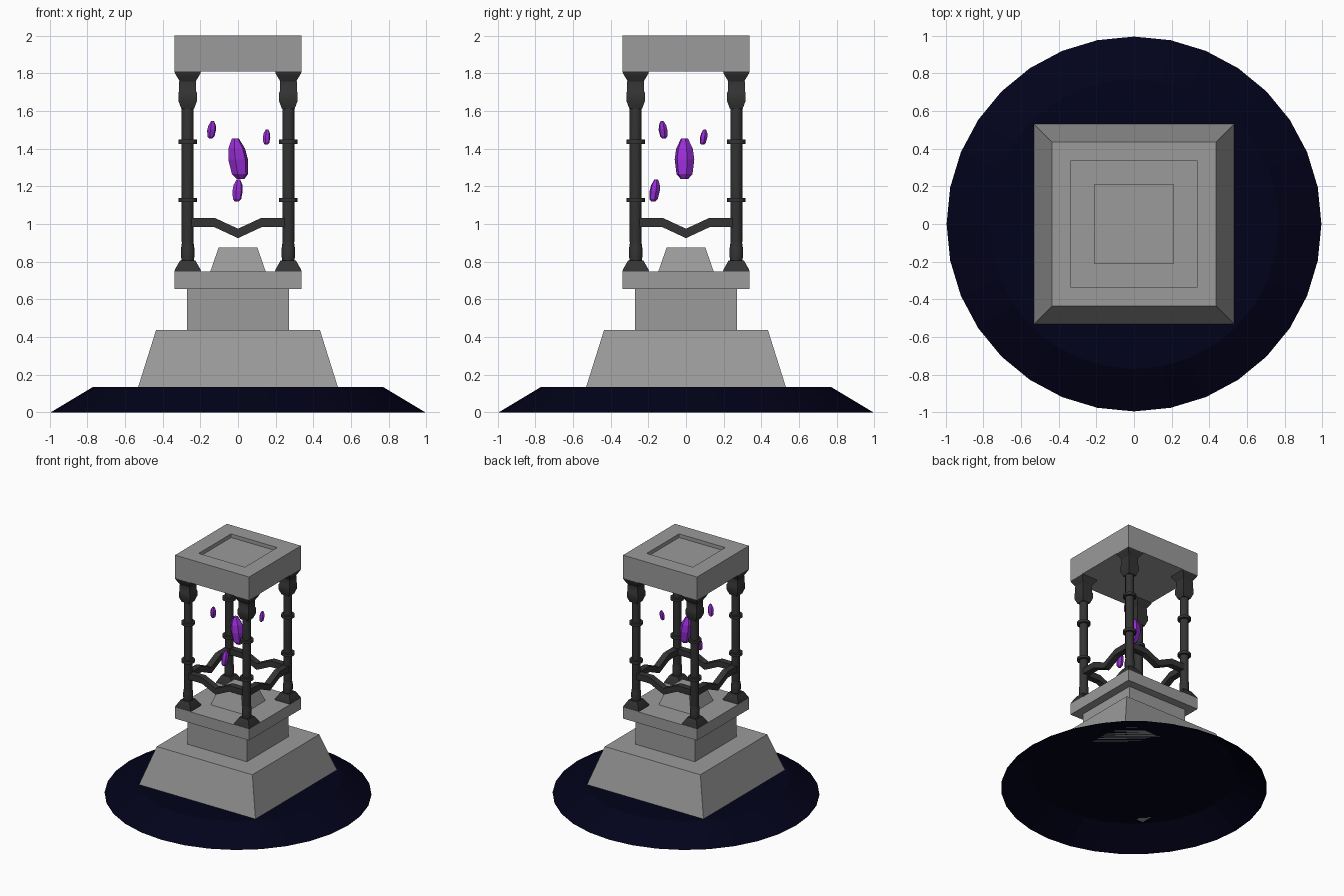
import bpy, bmesh, math
from mathutils import Vector, Matrix

if "Cube" in bpy.data.objects:
    bpy.data.objects.remove(bpy.data.objects["Cube"])


def mat(name, r, g, b):
    m = bpy.data.materials.new(name)
    m.diffuse_color = (r, g, b, 1)
    m.use_nodes = True
    m.node_tree.nodes["Principled BSDF"].inputs["Base Color"].default_value = m.diffuse_color
    return m


STONE = mat("grey stone", 0.325, 0.325, 0.325)
IRON = mat("dark iron", 0.034, 0.034, 0.034)
EARTH = mat("midnight earth", 0.0006, 0.0006, 0.0108)
CRYSTAL = mat("purple crystal", 0.32, 0.027, 0.68)


def finish(bm, name, material, recalc=True):
    if recalc:
        bmesh.ops.recalc_face_normals(bm, faces=bm.faces)
    me = bpy.data.meshes.new(name)
    bm.to_mesh(me)
    bm.free()
    me.materials.append(material)
    ob = bpy.data.objects.new(name, me)
    bpy.context.collection.objects.link(ob)
    return ob


def loft(bm, rings, bottom=True):
    """Join equal-sized rings of points with quads and cap the ends."""
    loops = [[bm.verts.new(p) for p in ring] for ring in rings]
    n = len(loops[0])
    for a, b in zip(loops, loops[1:]):
        for i in range(n):
            j = (i + 1) % n
            bm.faces.new((a[i], a[j], b[j], b[i]))
    if bottom:
        bm.faces.new(loops[0][::-1])
    bm.faces.new(loops[-1])


def turned(bm, profile, sides, centre=(0, 0), phase=0.0, bottom=True):
    """Prism stack from (radius, z) pairs. Four sides: radius is the half width."""
    k = 1.0
    if sides == 4:
        k, phase = math.sqrt(2), math.pi / 4
    loft(bm, [[(centre[0] + r * k * math.cos(phase + math.tau * i / sides),
                centre[1] + r * k * math.sin(phase + math.tau * i / sides), z)
               for i in range(sides)] for r, z in profile], bottom)


def simple(name, material, profile, sides, bottom=True):
    bm = bmesh.new()
    turned(bm, profile, sides, bottom=bottom)
    return finish(bm, name, material, recalc=bottom)


# Ground mound, open underneath, and stepped stone pedestal
simple("ground_mound", EARTH, [(0.995, 0), (0.77, 0.135)], 32, bottom=False)
simple("sloped_base", STONE, [(0.53, 0.135), (0.435, 0.437)], 4)
simple("pedestal_block", STONE, [(0.27, 0.437), (0.27, 0.656)], 4)
simple("pedestal_plate", STONE, [(0.337, 0.656), (0.337, 0.748)], 4)
simple("altar_stone", STONE, [(0.147, 0.748), (0.103, 0.875)], 4)

# Roof slab with a shallow square recess
simple("roof_slab", STONE, [(0.337, 1.81), (0.337, 2.0), (0.21, 2.0), (0.21, 1.97)], 4)

# Four iron columns with square feet and capitals
POST = 0.267
TURN = math.pi / 12
for sx, sy, where in ((-1, -1, "front_left"), (1, -1, "front_right"),
                      (-1, 1, "back_left"), (1, 1, "back_right")):
    c = (sx * POST, sy * POST)
    bm = bmesh.new()
    turned(bm, [(0.07, 0.748), (0.068, 0.758), (0.04, 0.807)], 4, c)
    turned(bm, [(0.034, 0.807), (0.037, 0.83), (0.037, 0.87), (0.032, 0.90),
                (0.033, 0.905), (0.033, 1.63)], 12, c, TURN)
    turned(bm, [(0.034, 1.612), (0.05, 1.655), (0.05, 1.695),
                (0.045, 1.705), (0.045, 1.757)], 4, c)
    turned(bm, [(0.041, 1.755), (0.068, 1.80), (0.07, 1.81)], 4, c)
    for z in (1.127, 1.437):
        turned(bm, [(0.051, z - 0.011), (0.051, z + 0.011)], 12, c, TURN)
    ob = finish(bm, where + "_column", IRON)
    bpy.context.view_layer.objects.active = ob
    ob.select_set(True)
    bpy.ops.object.shade_smooth_by_angle(angle=math.radians(35))
    ob.select_set(False)

# Sagging braces between neighbouring columns
PATH = [(-0.262, 1.008), (-0.125, 1.008), (0, 0.95), (0.125, 1.008), (0.262, 1.008)]
for i, where in enumerate(("front", "right", "back", "left")):
    bm = bmesh.new()
    h = 0.025
    loft(bm, [[(x, -POST - h, z - h), (x, -POST + h, z - h),
               (x, -POST + h, z + h), (x, -POST - h, z + h)] for x, z in PATH])
    bmesh.ops.rotate(bm, verts=bm.verts, matrix=Matrix.Rotation(i * math.pi / 2, 3, 'Z'))
    finish(bm, where + "_brace", IRON)

# Floating crystals: centre, radius, height, lean in x and y
for name, pos, r, height, lx, ly in (
        ("large_crystal", (0.0, -0.008, 1.347), 0.054, 0.214, -0.028, 0.0),
        ("upper_left_crystal", (-0.14, -0.122, 1.5), 0.024, 0.092, 0.01, -0.01),
        ("upper_right_crystal", (0.152, 0.094, 1.462), 0.02, 0.08, 0.004, 0.012),
        ("lower_crystal", (-0.002, -0.166, 1.178), 0.028, 0.118, 0.008, 0.016)):
    bm = bmesh.new()
    turned(bm, [(0.4 * r, -0.5), (0.82 * r, -0.38), (r, -0.02),
                (0.85 * r, 0.25), (0.35 * r, 0.5)], 6, phase=0.25)
    for v in bm.verts:
        t = v.co.z
        v.co = Vector(pos) + Vector((v.co.x + lx * t, v.co.y + ly * t, height * t))
    finish(bm, name, CRYSTAL)
